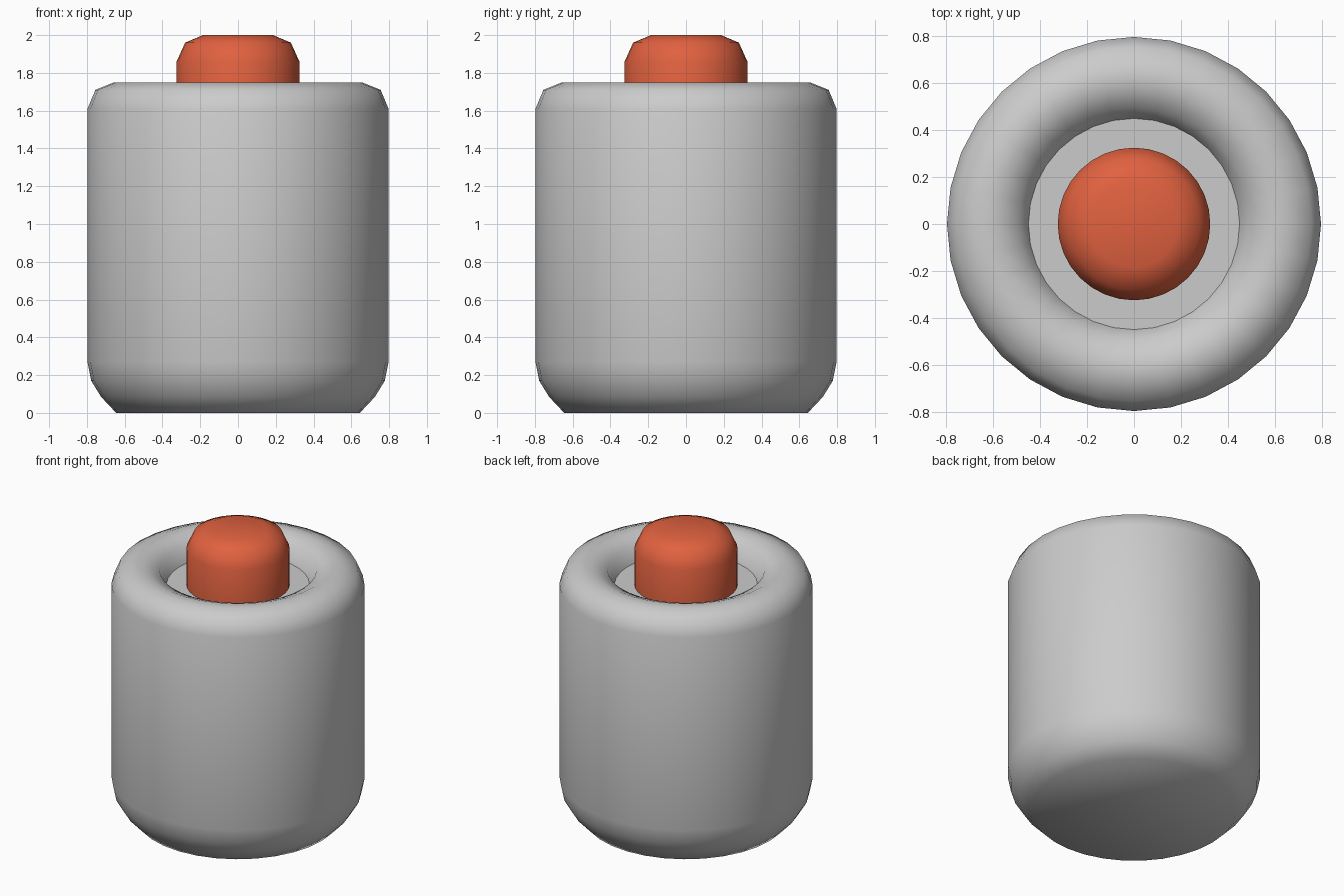
import bpy, bmesh
from math import radians, tau, cos, sin

if "Cube" in bpy.data.objects:
    bpy.data.objects.remove(bpy.data.objects["Cube"])

SIDES = 32


def lathe(name, profile, colour=None):
    """Spin an (r, z) profile around z and cap both ends."""
    bm = bmesh.new()
    rings = [[bm.verts.new((r * cos(tau * i / SIDES), r * sin(tau * i / SIDES), z))
              for i in range(SIDES)] for r, z in profile]
    for a, b in zip(rings, rings[1:]):
        for i in range(SIDES):
            j = (i + 1) % SIDES
            bm.faces.new((a[i], a[j], b[j], b[i]))
    bm.faces.new(rings[0][::-1])
    bm.faces.new(rings[-1])
    mesh = bpy.data.meshes.new(name)
    bm.to_mesh(mesh)
    bm.free()
    obj = bpy.data.objects.new(name, mesh)
    bpy.context.collection.objects.link(obj)
    if colour:
        mat = bpy.data.materials.new(name + "_paint")
        mat.diffuse_color = colour
        mat.use_nodes = True
        mat.node_tree.nodes["Principled BSDF"].inputs["Base Color"].default_value = mat.diffuse_color
        mesh.materials.append(mat)
    bpy.ops.object.select_all(action='DESELECT')
    bpy.context.view_layer.objects.active = obj
    obj.select_set(True)
    bpy.ops.object.shade_smooth_by_angle(angle=radians(50))
    return obj


# Housing: rounded base, straight wall, rounded lip, sunken floor
lathe("housing", [(0.645, 0), (0.725, 0.085), (0.777, 0.17), (0.797, 0.27),
                  (0.797, 1.61), (0.755, 1.71), (0.655, 1.75),
                  (0.59, 1.75), (0.495, 1.71), (0.45, 1.61)])

# Push button: domed cap standing in the recess
lathe("push_button", [(0.325, 1.58), (0.325, 1.86), (0.28, 1.96), (0.185, 2.0)],
      (0.75, 0.12, 0.05, 1))
